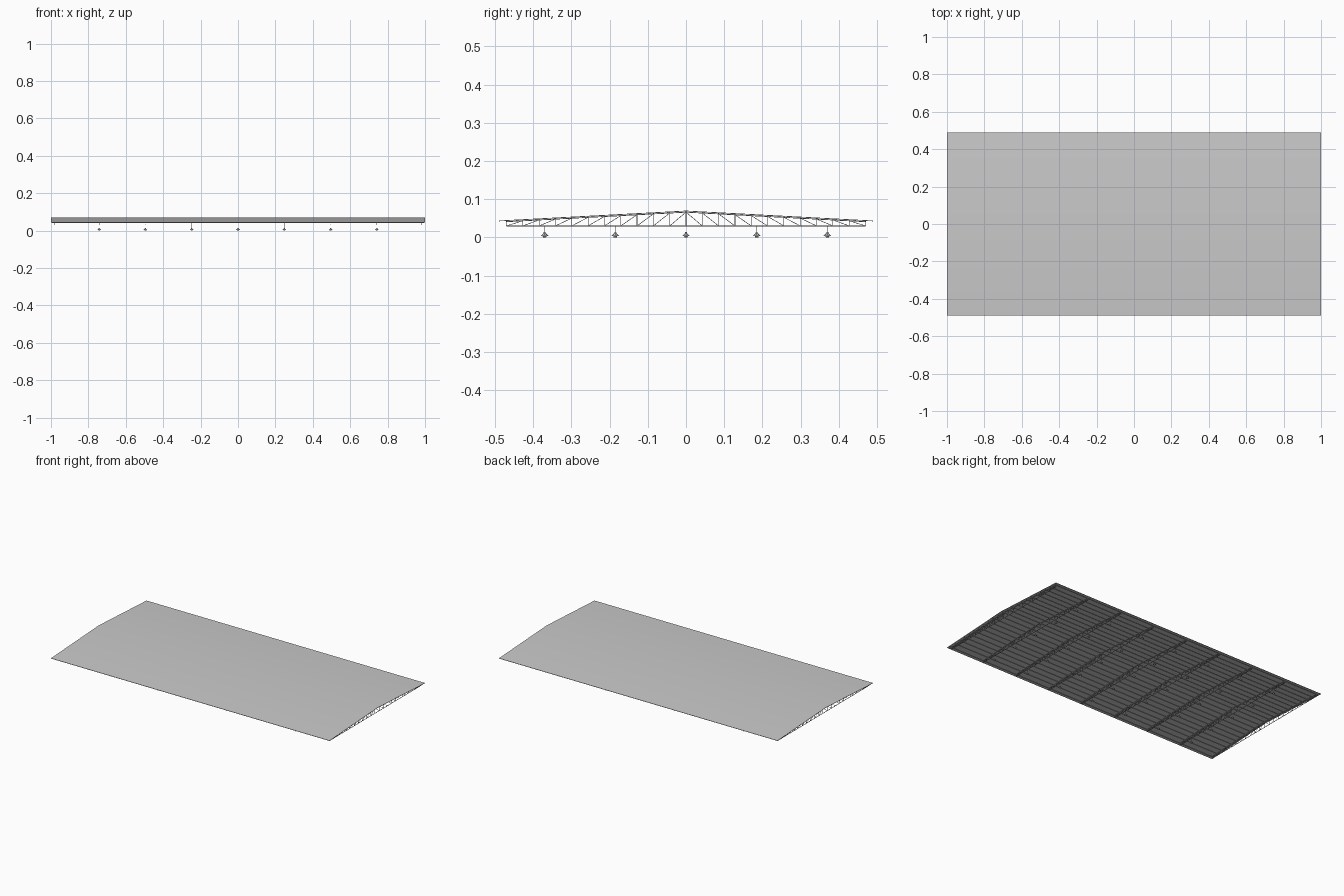
import bpy, bmesh, math
from mathutils import Vector

if "Cube" in bpy.data.objects:
    bpy.data.objects.remove(bpy.data.objects["Cube"], do_unlink=True)

HALF_X, HALF_Y = 1.0, 0.49
RIDGE, EAVE = 0.07, 0.044
TRUSS_Y, CHORD_Z = 0.47, 0.03
PANELS, SHEET = 11, 0.002


def material(name, rgb):
    m = bpy.data.materials.new(name)
    m.use_nodes = True
    m.diffuse_color = (*rgb, 1)
    m.node_tree.nodes["Principled BSDF"].inputs["Base Color"].default_value = (*rgb, 1)
    return m


roof_grey = material("roof grey", (0.59, 0.59, 0.59))
steel = material("steel grey", (0.32, 0.32, 0.32))
lamp_grey = material("lamp grey", (0.55, 0.55, 0.55))


def finish(bm, name, mat):
    bmesh.ops.recalc_face_normals(bm, faces=bm.faces)
    mesh = bpy.data.meshes.new(name)
    bm.to_mesh(mesh)
    bm.free()
    mesh.materials.append(mat)
    obj = bpy.data.objects.new(name, mesh)
    bpy.context.collection.objects.link(obj)
    return obj


def smooth(obj):
    bpy.ops.object.select_all(action='DESELECT')
    obj.select_set(True)
    bpy.context.view_layer.objects.active = obj
    bpy.ops.object.shade_smooth_by_angle(angle=math.radians(30))


def beam(bm, a, b, width):
    """Square bar from a to b."""
    a, b = Vector(a), Vector(b)
    d = b - a
    matrix = d.to_track_quat('Z', 'X').to_matrix().to_4x4()
    matrix.translation = (a + b) / 2
    verts = bmesh.ops.create_cube(bm, size=1)["verts"]
    for v in verts:
        v.co = matrix @ Vector((v.co.x * width, v.co.y * width, v.co.z * d.length))


def roof_z(y):
    return RIDGE - (RIDGE - EAVE) * abs(y) / HALF_Y


def top_z(y):
    """Centre of the top chord, below the sheet."""
    return roof_z(y) - SHEET - 0.002


# Folded roof sheet, softly shaded across the ridge
bm = bmesh.new()
section = [(y, roof_z(y)) for y in (-HALF_Y, 0, HALF_Y)]
section += [(y, z - SHEET) for y, z in reversed(section)]
face = bm.faces.new([bm.verts.new((-HALF_X, y, z)) for y, z in section])
ext = bmesh.ops.extrude_face_region(bm, geom=[face])
bmesh.ops.translate(bm, vec=(2 * HALF_X, 0, 0),
                    verts=[g for g in ext["geom"] if isinstance(g, bmesh.types.BMVert)])
smooth(finish(bm, "roof_sheet", roof_grey))

# Trusses with chords, posts and diagonals rising to the ridge
truss_x = [i * 0.2475 for i in range(-4, 5)]
step = TRUSS_Y / PANELS
for n, x in enumerate(truss_x):
    x = max(-0.983, min(0.983, x))
    bm = bmesh.new()
    beam(bm, (x, -TRUSS_Y, CHORD_Z), (x, TRUSS_Y, CHORD_Z), 0.0022)
    beam(bm, (x, 0, CHORD_Z), (x, 0, top_z(0)), 0.0015)
    for side in (-1, 1):
        beam(bm, (x, 0, top_z(0)), (x, side * TRUSS_Y, top_z(TRUSS_Y)), 0.0022)
        for i in range(1, PANELS + 1):
            y, inner = side * i * step, side * (i - 1) * step
            beam(bm, (x, y, CHORD_Z), (x, y, top_z(y)), 0.0015)
            beam(bm, (x, y, CHORD_Z), (x, inner, top_z(inner)), 0.0015)
    finish(bm, f"truss_{n + 1}", steel)

# Purlins along the roof at every panel point
bm = bmesh.new()
for i in range(-PANELS, PANELS + 1):
    y = i * step
    z = roof_z(y) - SHEET - 0.001
    beam(bm, (-0.995, y, z), (0.995, y, z), 0.0022)
finish(bm, "purlins", steel)

# Hanging lamps under the inner trusses: a conical shade over a small bulb
hangers, lamps = bmesh.new(), bmesh.new()
profile = [(0.004, 0.0), (0.005, 0.003), (0.010, 0.004), (0.003, 0.011), (0.002, 0.0145)]
SIDES = 8
for x in truss_x[1:-1]:
    for k in range(-2, 3):
        y = k * 0.185
        beam(hangers, (x, y, 0.014), (x, y, CHORD_Z), 0.001)
        rings = [[lamps.verts.new((x + r * math.cos(2 * math.pi * s / SIDES),
                                   y + r * math.sin(2 * math.pi * s / SIDES), z))
                  for s in range(SIDES)] for r, z in profile]
        for low, high in zip(rings, rings[1:]):
            for s in range(SIDES):
                t = (s + 1) % SIDES
                lamps.faces.new((low[s], low[t], high[t], high[s]))
        lamps.faces.new(rings[0])
        lamps.faces.new(rings[-1])
finish(hangers, "lamp_hangers", steel)
smooth(finish(lamps, "lamps", lamp_grey))
